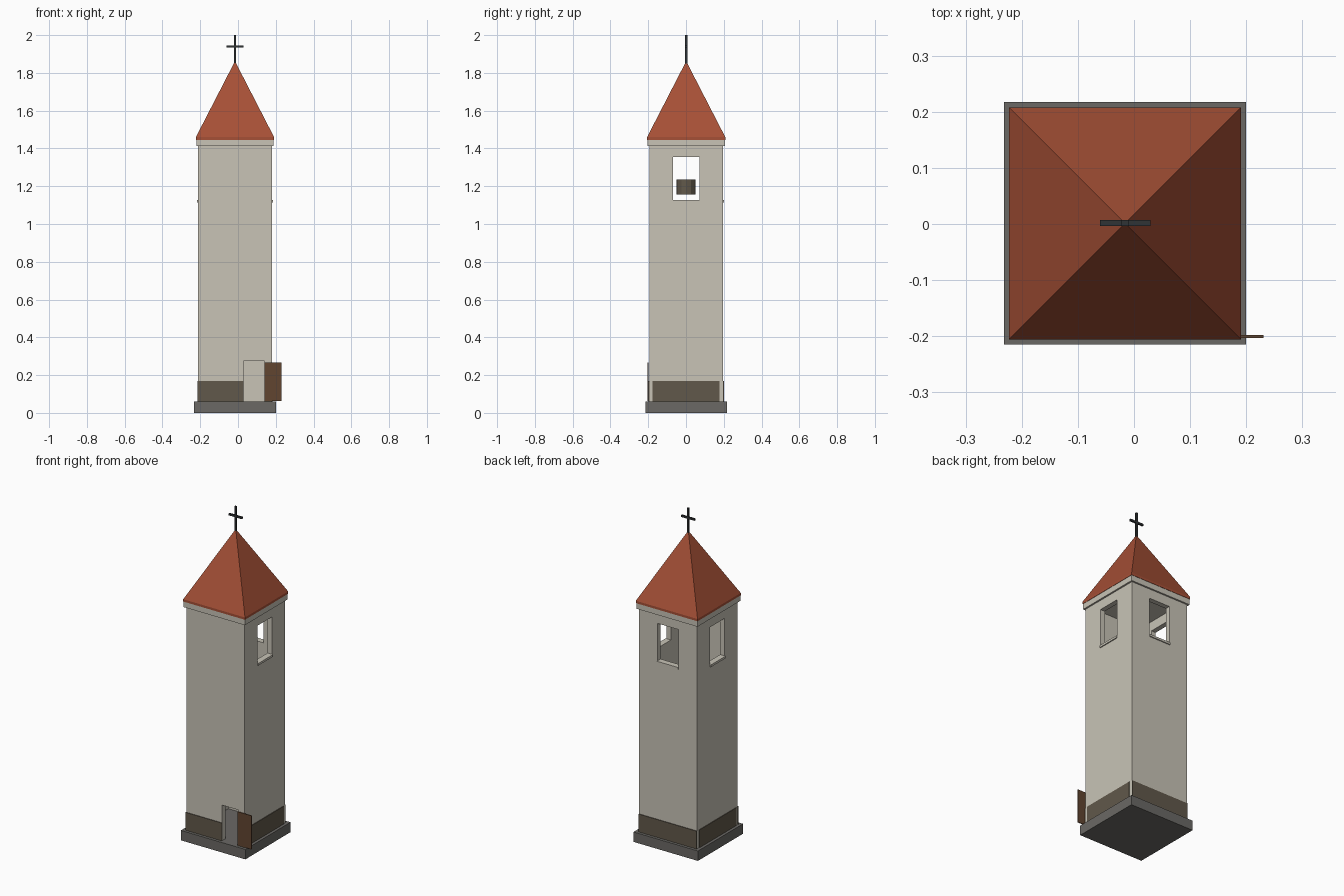
import bpy, bmesh, math

if "Cube" in bpy.data.objects:
    bpy.data.objects.remove(bpy.data.objects["Cube"])

CX, CY, H = -0.016, 0.001, 0.195   # tower axis and wall half-width


def mat(name, rgb):
    m = bpy.data.materials.new(name)
    m.diffuse_color = (*rgb, 1)
    m.use_nodes = True
    m.node_tree.nodes["Principled BSDF"].inputs["Base Color"].default_value = m.diffuse_color
    return m


PLASTER = mat("plaster", (0.58, 0.55, 0.47))
TILE = mat("roof_tile", (0.38, 0.08, 0.037))
BAND = mat("plinth_paint", (0.12, 0.098, 0.069))
WOOD = mat("door_wood", (0.12, 0.06, 0.03))
STONE = mat("base_stone", (0.145, 0.14, 0.13))
IRON = mat("iron", (0.03, 0.033, 0.035))
BRONZE = mat("bell_bronze", (0.12, 0.098, 0.069))


def finish(name, bm, m):
    me = bpy.data.meshes.new(name)
    bmesh.ops.recalc_face_normals(bm, faces=bm.faces)
    bm.to_mesh(me)
    bm.free()
    ob = bpy.data.objects.new(name, me)
    bpy.context.collection.objects.link(ob)
    if m:
        me.materials.append(m)
    return ob


def box(name, x0, x1, y0, y1, z0, z1, m=None):
    bm = bmesh.new()
    bmesh.ops.create_cube(bm, size=1)
    for v in bm.verts:
        v.co = ((x0, x1)[v.co.x > 0], (y0, y1)[v.co.y > 0], (z0, z1)[v.co.z > 0])
    return finish(name, bm, m)


def square(name, h, z0, z1, m=None):
    return box(name, CX - h, CX + h, CY - h, CY + h, z0, z1, m)


# Base slab and hollow tower walls
square("base_slab", 0.216, 0, 0.06, STONE)
walls = square("tower_walls", H, 0.06, 1.412, PLASTER)
T = 0.03
cutters = [
    square("room_cutter", H - T, 0.03, 1.45),
    box("side_window_cutter", CX - 0.3, CX + 0.3, CY - 0.07, CY + 0.07, 1.12, 1.355),
    box("back_window_cutter", CX - 0.07, CX + 0.07, CY + 0.1, CY + 0.3, 1.12, 1.355),
    box("door_cutter", 0.03, 0.14, CY - 0.3, CY - 0.1, 0.05, 0.275),
]
for c in cutters:
    mod = walls.modifiers.new(c.name, 'BOOLEAN')
    mod.operation, mod.solver, mod.object = 'DIFFERENCE', 'EXACT', c
# Bake the openings, then drop the cutters
bpy.context.view_layer.update()
dg = bpy.context.evaluated_depsgraph_get()
baked = bpy.data.meshes.new_from_object(walls.evaluated_get(dg))
walls.modifiers.clear()
walls.data = baked
for c in cutters:
    bpy.data.objects.remove(c)

# Window sills
for s, n in ((1, "right"), (-1, "left")):
    a, b = sorted((CX + s * (H - T), CX + s * (H + 0.006)))
    box(n + "_window_sill", a, b, CY - 0.071, CY + 0.071, 1.115, 1.128, PLASTER)
box("back_window_sill", CX - 0.071, CX + 0.071, CY + H - T, CY + H + 0.006,
    1.115, 1.128, PLASTER)

# Painted plinth bands
t, z0, z1 = 0.004, 0.06, 0.168
box("right_plinth_band", CX + H, CX + H + t, CY - 0.178, CY + 0.176, z0, z1, BAND)
box("left_plinth_band", CX - H - t, CX - H, CY - 0.178, CY + 0.176, z0, z1, BAND)
box("back_plinth_band", CX - H, CX + H, CY + H, CY + H + t, z0, z1, BAND)
box("front_plinth_band_left", CX - H - t, 0.03, CY - H - t, CY - H, z0, z1, BAND)
box("front_plinth_band_right", 0.14, CX + H, CY - H - t, CY - H, z0, z1, BAND)

# Open door leaf
box("door_leaf", 0.14, 0.231, -0.203, -0.198, 0.064, 0.268, WOOD)

# Cornice and pyramid roof with a short vertical eave
square("cornice", 0.205, 1.412, 1.446, PLASTER)
bm = bmesh.new()
rings = [[bm.verts.new((CX + sx * 0.207, CY + sy * 0.207, z))
          for sx, sy in ((-1, -1), (1, -1), (1, 1), (-1, 1))] for z in (1.446, 1.46)]
apex = bm.verts.new((CX, CY, 1.862))
bm.faces.new(rings[0])
for i in range(4):
    j = (i + 1) % 4
    bm.faces.new((rings[0][i], rings[0][j], rings[1][j], rings[1][i]))
    bm.faces.new((rings[1][i], rings[1][j], apex))
finish("roof", bm, TILE)

# Cross
box("cross_post", CX - 0.006, CX + 0.006, CY - 0.005, CY + 0.006, 1.84, 2.0, IRON)
box("cross_arm", CX - 0.045, CX + 0.045, CY - 0.005, CY + 0.006, 1.935, 1.946, IRON)

# Bell
bm = bmesh.new()
bmesh.ops.create_cone(bm, cap_ends=True, segments=12, radius1=0.05, radius2=0.05, depth=0.077)
bmesh.ops.translate(bm, verts=bm.verts, vec=(CX, CY, 1.196))
finish("bell", bm, BRONZE)
